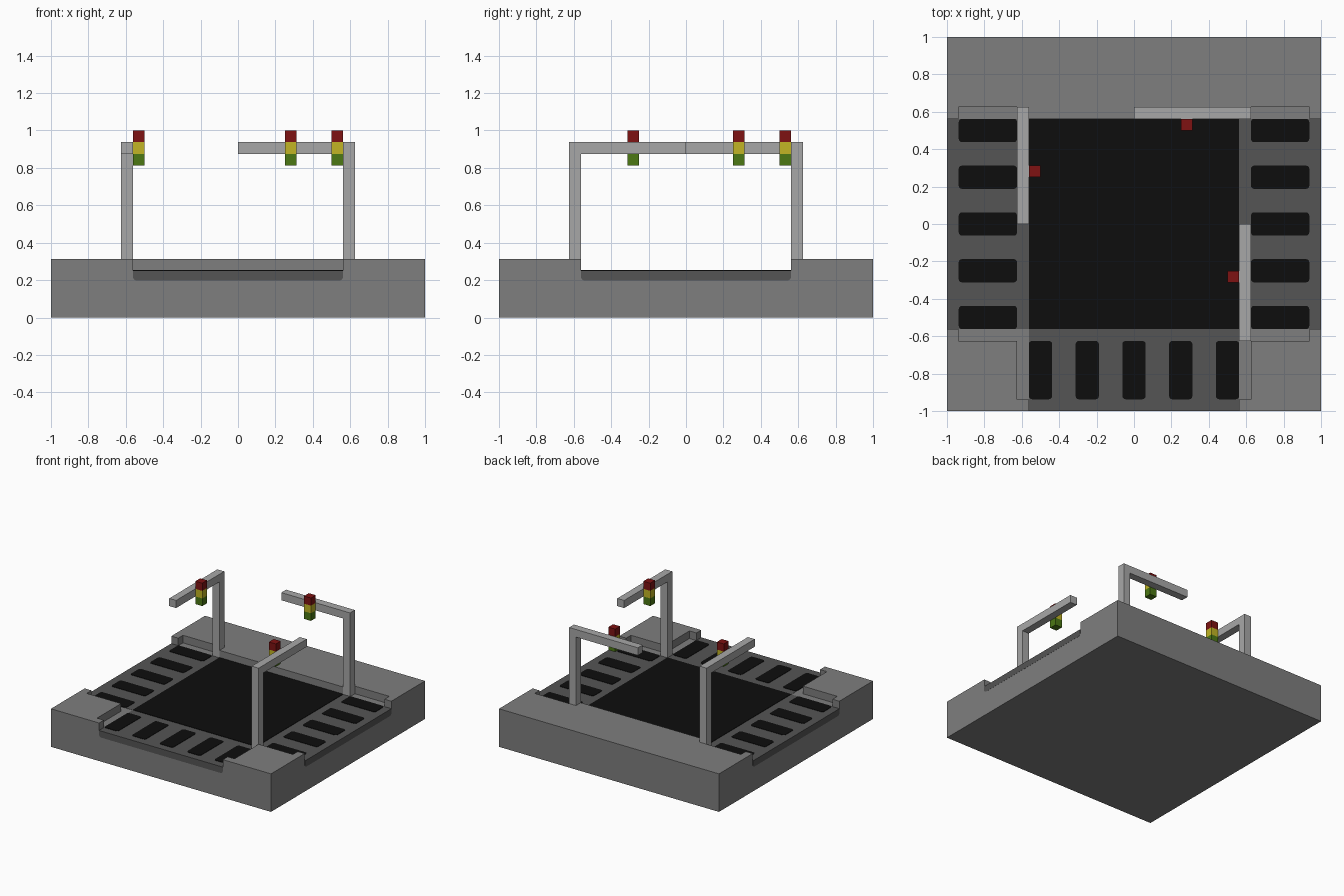
import bpy, bmesh, math

cube = bpy.data.objects.get("Cube")
if cube:
    bpy.data.objects.remove(cube, do_unlink=True)


def material(name, r, g, b):
    m = bpy.data.materials.new(name)
    m.use_nodes = True
    m.diffuse_color = (r, g, b, 1)
    bsdf = m.node_tree.nodes["Principled BSDF"]
    bsdf.inputs["Base Color"].default_value = (r, g, b, 1)
    bsdf.inputs["Roughness"].default_value = 0.8
    return m


PAVEMENT = material("pavement_grey", 0.21, 0.21, 0.21)
ROAD = material("road_grey", 0.09, 0.09, 0.09)
BLACK = material("asphalt_black", 0.004, 0.004, 0.004)
METAL = material("pole_grey", 0.39, 0.39, 0.39)
RED = material("signal_red", 0.21, 0.006, 0.006)
YELLOW = material("signal_yellow", 0.54, 0.46, 0.018)
GREEN = material("signal_green", 0.072, 0.19, 0.007)


def prism(name, points, axis, start, end, mat):
    """Extrude a 2D outline along one axis."""
    place = {"x": lambda u, v, h: (h, u, v),
             "y": lambda u, v, h: (u, h, v),
             "z": lambda u, v, h: (u, v, h)}[axis]
    bm = bmesh.new()
    face = bm.faces.new([bm.verts.new(place(u, v, start)) for u, v in points])
    new = bmesh.ops.extrude_face_region(bm, geom=[face])["geom"]
    shift = place(0, 0, end - start)
    bmesh.ops.translate(bm, vec=shift,
                        verts=[g for g in new if isinstance(g, bmesh.types.BMVert)])
    bmesh.ops.recalc_face_normals(bm, faces=bm.faces)
    mesh = bpy.data.meshes.new(name)
    bm.to_mesh(mesh)
    bm.free()
    mesh.materials.append(mat)
    obj = bpy.data.objects.new(name, mesh)
    bpy.context.collection.objects.link(obj)
    return obj


def rect(x0, x1, y0, y1):
    return [(x0, y0), (x1, y0), (x1, y1), (x0, y1)]


def rounded_rect(cx, cy, w, h, r):
    pts = []
    for i, (sx, sy) in enumerate([(1, 1), (-1, 1), (-1, -1), (1, -1)]):
        for k in range(4):
            a = math.radians(90 * i + 30 * k)
            pts.append((cx + sx * (w / 2 - r) + r * math.cos(a),
                        cy + sy * (h / 2 - r) + r * math.sin(a)))
    return pts


U = 0.0625          # module size
IN, OUT, END = 9 * U, 10 * U, 15 * U
FLOOR, TOP = 4 * U, 5 * U

# Pavement block with the junction and dropped kerbs cut out
base = prism("pavement_base", rect(-1, 1, -1, 1), "z", 0, TOP, PAVEMENT)
half = [(IN, -1.1), (IN, -END), (OUT, -END), (OUT, -OUT), (END, -OUT),
        (END, -IN), (1.1, -IN), (1.1, IN), (END, IN), (END, OUT), (IN, OUT), (IN, IN)]
outline = half + [(-x, y) for x, y in reversed(half)]
cutter = prism("junction_cutter", outline, "z", FLOOR, 1, PAVEMENT)
cutter.hide_render = True
mod = base.modifiers.new("junction", "BOOLEAN")
mod.operation = "DIFFERENCE"
mod.solver = "EXACT"
mod.object = cutter
bpy.context.view_layer.objects.active = base
bpy.ops.object.modifier_apply(modifier=mod.name)
bpy.data.objects.remove(cutter, do_unlink=True)

# Road slabs with softened lower edges
SURF = FLOOR + 0.0015
profile = [(-IN, SURF), (-IN, 0.215), (-IN + 0.006, 0.204), (-IN + 0.018, 0.198),
           (IN - 0.018, 0.198), (IN - 0.006, 0.204), (IN, 0.215), (IN, SURF)]
prism("cross_road", profile, "x", -1.001, 1.001, ROAD)
prism("front_road", profile, "y", -1.001, -IN, ROAD)

# Black junction square and crossing stripes
PAINT = SURF + 0.003
prism("junction_square", rect(-IN, IN, -IN, IN), "z", SURF - 0.001, PAINT, BLACK)
MID = (OUT + END) / 2
for i in range(5):
    t = -0.5 + 0.25 * i
    for side, (cx, cy, w, h) in {"left": (MID, t, 5 * U, 2 * U),
                                 "right": (-MID, t, 5 * U, 2 * U),
                                 "front": (t, -MID, 2 * U, 5 * U)}.items():
        prism(f"{side}_stripe_{i + 1}", rounded_rect(cx, cy, w, h, 0.018),
              "z", SURF - 0.001, PAINT, BLACK)

# Signal posts with their arms, each an extruded angle profile
arm = [(0, 14 * U), (IN, 14 * U), (IN, FLOOR), (OUT, FLOOR), (OUT, 15 * U), (0, 15 * U)]
flipped = [(-u, v) for u, v in arm]
prism("back_signal_post", arm, "y", IN, OUT, METAL)
prism("right_signal_post", arm, "x", -OUT, -IN, METAL)
prism("left_signal_post", flipped, "x", IN, OUT, METAL)

# Three stacked lamps on each arm
LAMP = 8.5 * U
for side, (cx, cy) in {"back": (4.5 * U, LAMP), "right": (-LAMP, 4.5 * U),
                       "left": (LAMP, -4.5 * U)}.items():
    box = rect(cx - U / 2, cx + U / 2, cy - U / 2, cy + U / 2)
    for k, (colour, mat) in enumerate([("green", GREEN), ("yellow", YELLOW), ("red", RED)]):
        prism(f"{side}_{colour}_lamp", box, "z", (13 + k) * U, (14 + k) * U, mat)
